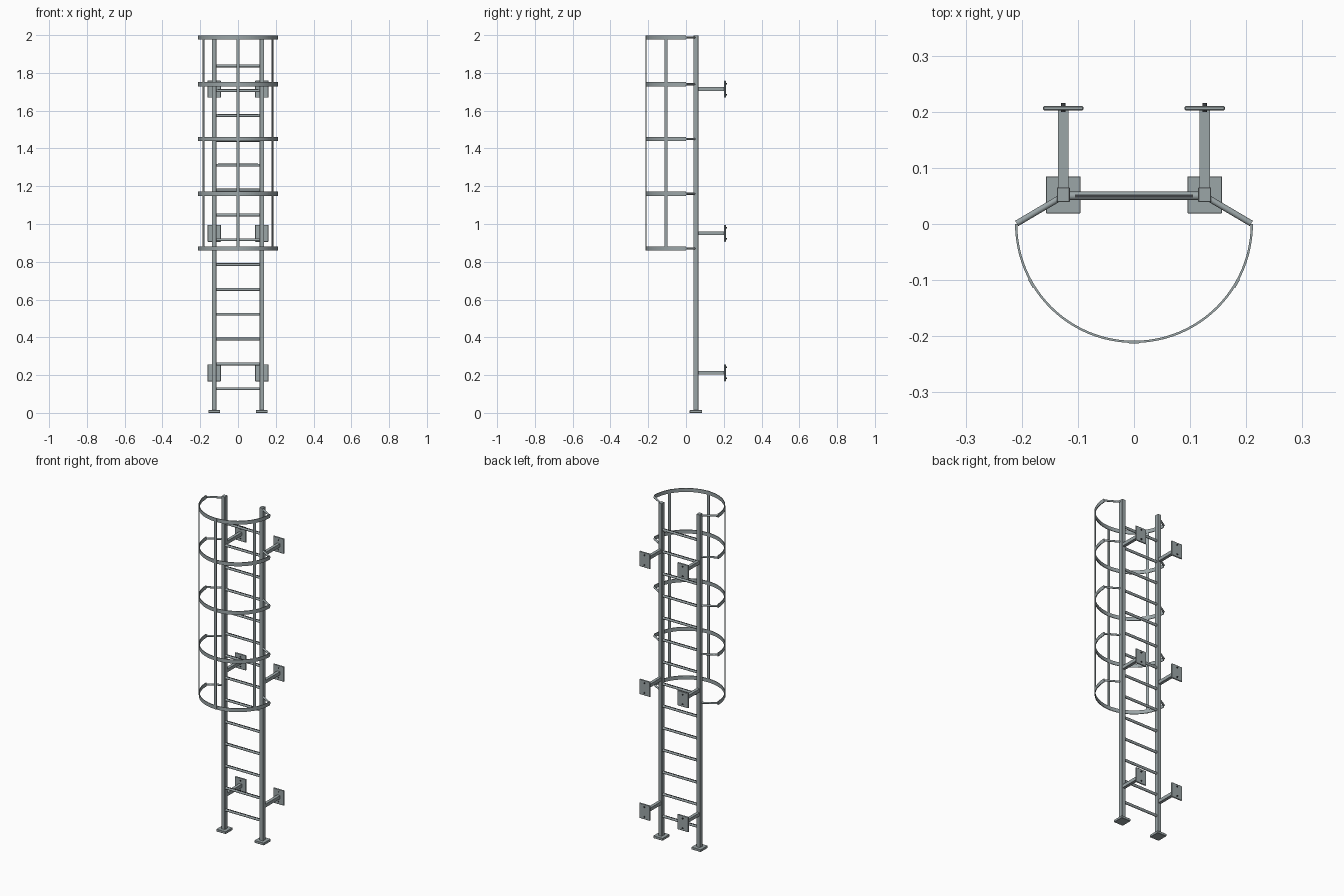
import bpy, bmesh, math
from mathutils import Vector, Matrix

if "Cube" in bpy.data.objects:
    bpy.data.objects.remove(bpy.data.objects["Cube"])

RX, RY = 0.126, 0.052          # rail position
HOOP_R = 0.212                 # outer cage radius
HOOP_Z = (0.87, 1.16, 1.45, 1.74, 1.988)
BRACKET_Z = (0.212, 0.951, 1.714)


def material(name, color):
    m = bpy.data.materials.new(name)
    m.diffuse_color = color
    m.use_nodes = True
    m.node_tree.nodes["Principled BSDF"].inputs["Base Color"].default_value = m.diffuse_color
    return m


STEEL = material("galvanised_steel", (0.33, 0.38, 0.39, 1))
DARK = material("dark_steel", (0.05, 0.055, 0.06, 1))


def finish(bm, name, mat, smooth=False):
    bmesh.ops.recalc_face_normals(bm, faces=bm.faces[:])
    for f in bm.faces:
        f.smooth = smooth and len(f.verts) == 4
    me = bpy.data.meshes.new(name)
    bm.to_mesh(me)
    bm.free()
    me.materials.append(mat)
    ob = bpy.data.objects.new(name, me)
    bpy.context.collection.objects.link(ob)
    return ob


def box(name, center, size, rot=0.0, bevel=0.0, mat=STEEL):
    bm = bmesh.new()
    bmesh.ops.create_cube(bm, size=1)
    bmesh.ops.scale(bm, vec=size, verts=bm.verts[:])
    if bevel:
        bmesh.ops.bevel(bm, geom=bm.edges[:], offset=bevel, segments=1, affect='EDGES')
    bmesh.ops.transform(bm, matrix=Matrix.Translation(center) @ Matrix.Rotation(rot, 4, 'Z'),
                        verts=bm.verts[:])
    return finish(bm, name, mat)


def rod(name, a, b, radius, segments=16, mat=STEEL):
    a, b = Vector(a), Vector(b)
    d = b - a
    m = Matrix.Translation((a + b) / 2) @ d.to_track_quat('Z', 'Y').to_matrix().to_4x4()
    bm = bmesh.new()
    bmesh.ops.create_cone(bm, cap_ends=True, segments=segments, radius1=radius,
                          radius2=radius, depth=d.length, matrix=m)
    return finish(bm, name, mat, smooth=True)


def hoop(name, z, height=0.022, thick=0.004, n=48):
    # flat band bent into the front half circle
    bm = bmesh.new()
    rings = []
    for i in range(n + 1):
        t = math.pi + math.pi * i / n
        rings.append([bm.verts.new((r * math.cos(t), r * math.sin(t), z + h))
                      for r, h in ((HOOP_R, -height / 2), (HOOP_R, height / 2),
                                   (HOOP_R - thick, height / 2), (HOOP_R - thick, -height / 2))])
    for p, q in zip(rings, rings[1:]):
        for k in range(4):
            bm.faces.new((p[k], p[(k + 1) % 4], q[(k + 1) % 4], q[k]))
    bm.faces.new(rings[0])
    bm.faces.new(rings[-1][::-1])
    return finish(bm, name, STEEL)


for s, side in ((-1, "left"), (1, "right")):
    # side rails and feet
    box(f"rail_{side}", (s * RX, RY, 1.0), (0.023, 0.026, 1.996), bevel=0.001)
    box(f"foot_{side}", (s * RX, RY, 0.007), (0.062, 0.066, 0.014), bevel=0.001)
    # wall brackets: arm, plate and two bolts
    for z in BRACKET_Z:
        box(f"bracket_arm_{side}", (s * RX, 0.133, z), (0.018, 0.142, 0.02))
        box(f"bracket_plate_{side}", (s * RX, 0.2065, z), (0.072, 0.008, 0.09), bevel=0.002)
        for dz in (-0.029, 0.029):
            rod(f"bracket_bolt_{side}", (s * RX, 0.2, z + dz), (s * RX, 0.216, z + dz),
                0.004, 12, DARK)
    # struts joining hoop ends to the rails
    for z in HOOP_Z:
        rod(f"hoop_strut_{side}", (s * (HOOP_R - 0.003), 0.001, z), (s * RX, 0.05, z), 0.0055)

# rungs with a dark grip strip on top
for i in range(1, 15):
    z = 0.1315 * i - 0.004
    rod("rung", (-RX, 0.05, z), (RX, 0.05, z), 0.0075)
    box("rung_grip", (0, 0.05, z + 0.0065), (0.21, 0.006, 0.003), mat=DARK)

# cage hoops
for z in HOOP_Z:
    hoop("cage_hoop", z)

# cage uprights, flat bars lying along the outside of the hoops
for deg in (-150, -90, -30):
    a = math.radians(deg)
    r = HOOP_R - 0.0008
    box("cage_upright", (r * math.cos(a), r * math.sin(a), 1.429),
        (0.004, 0.017, 1.14), rot=a)
